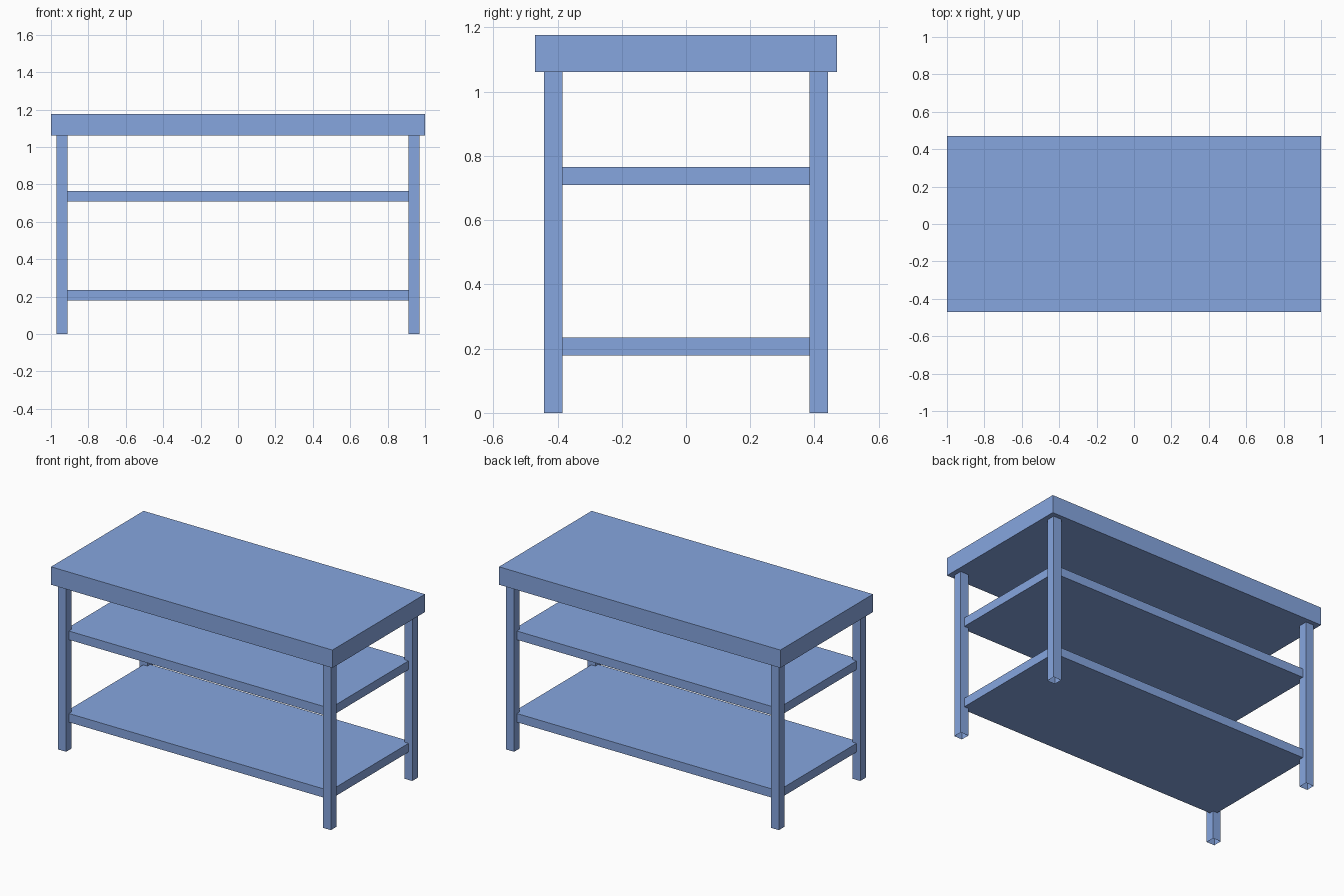
import bpy, bmesh
from mathutils import Matrix, Vector

if "Cube" in bpy.data.objects:
    bpy.data.objects.remove(bpy.data.objects["Cube"])

# Blue paint for every part
paint = bpy.data.materials.new("blue_paint")
paint.diffuse_color = (0.24, 0.38, 0.74, 1)
paint.use_nodes = True
paint.node_tree.nodes["Principled BSDF"].inputs["Base Color"].default_value = paint.diffuse_color


def box(name, lo, hi, open_ends=False):
    lo, hi = Vector(lo), Vector(hi)
    bm = bmesh.new()
    bmesh.ops.create_cube(bm, size=1, matrix=Matrix.LocRotScale(None, None, hi - lo))
    if open_ends:
        ends = [f for f in bm.faces if abs(f.normal.z) > 0.9]
        bmesh.ops.delete(bm, geom=ends, context='FACES_ONLY')
    mesh = bpy.data.meshes.new(name)
    bm.to_mesh(mesh)
    bm.free()
    mesh.materials.append(paint)
    obj = bpy.data.objects.new(name, mesh)
    obj.location = (lo + hi) / 2
    bpy.context.collection.objects.link(obj)
    return obj


# Thick worktop
box("table_top", (-1, -0.47, 1.061), (1, 0.47, 1.176))

# Shelves, let into the middle of the legs
for name, z in (("lower_shelf", 0.179), ("upper_shelf", 0.709)):
    box(name, (-0.943, -0.413, z), (0.943, 0.413, z + 0.056))

# Four square tube legs, open at the ends
x, y, h = 0.941, 0.413, 0.0285
for side, sx in (("left", -1), ("right", 1)):
    for end, sy in (("front", -1), ("back", 1)):
        box(f"{end}_{side}_leg", (sx * x - h, sy * y - h, 0),
            (sx * x + h, sy * y + h, 1.061), open_ends=True)
